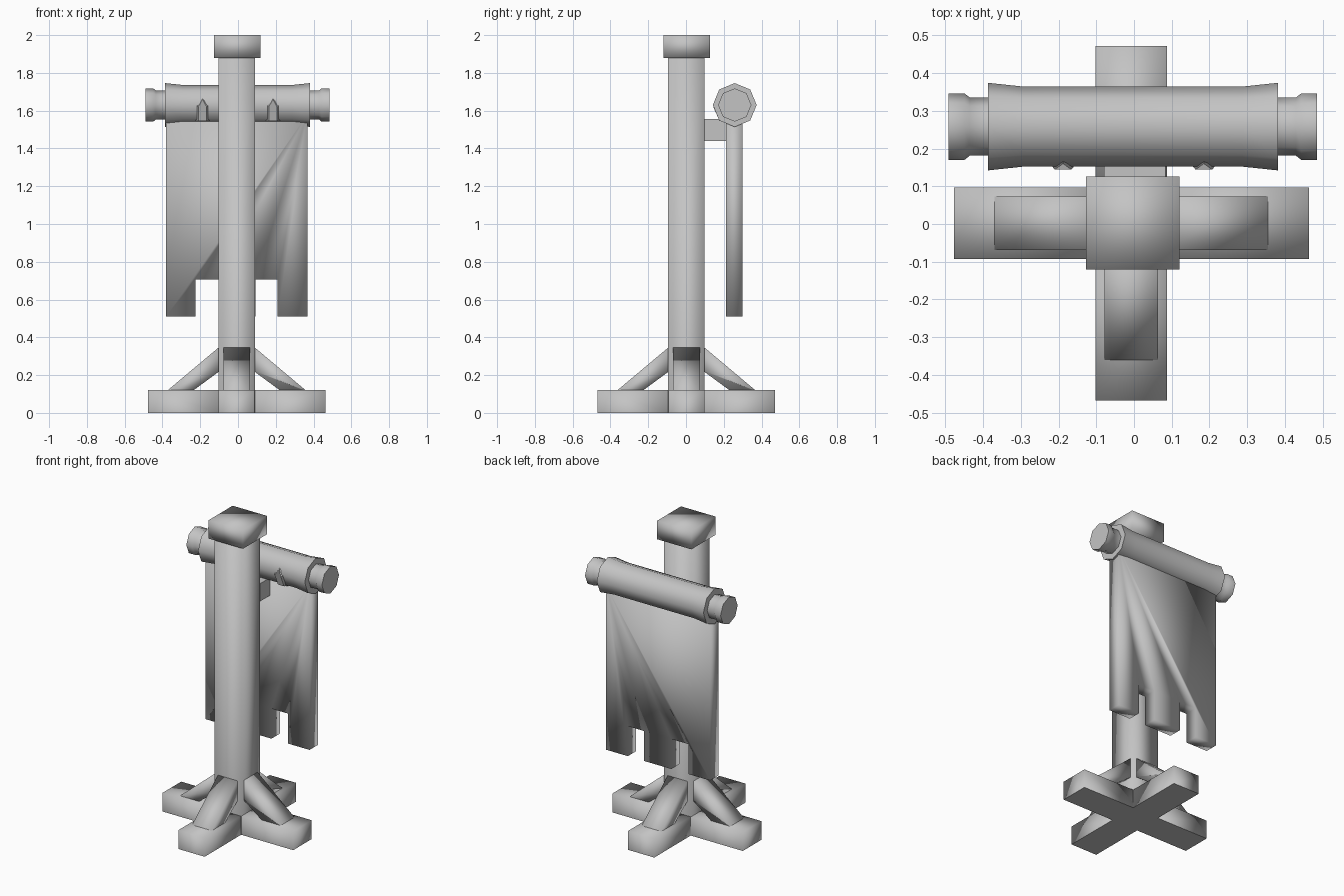
import bpy, bmesh, math
from mathutils import Matrix, Vector

if "Cube" in bpy.data.objects:
    bpy.data.objects.remove(bpy.data.objects["Cube"], do_unlink=True)

grey = bpy.data.materials.new("plain_grey")
grey.use_nodes = True
COLOUR = (0.55, 0.55, 0.55, 1)
grey.diffuse_color = COLOUR
grey.node_tree.nodes["Principled BSDF"].inputs["Base Color"].default_value = COLOUR

CENTRE = Matrix.Translation((-0.007, 0.002, 0))


def finish(name, bm, angle=None):
    """Turn a bmesh into a smooth object; the undersides on the floor stay flat."""
    bmesh.ops.recalc_face_normals(bm, faces=bm.faces)
    for f in bm.faces:
        f.smooth = not all(v.co.z < 0.001 for v in f.verts)
    mesh = bpy.data.meshes.new(name)
    bm.to_mesh(mesh)
    bm.free()
    mesh.materials.append(grey)
    ob = bpy.data.objects.new(name, mesh)
    bpy.context.collection.objects.link(ob)
    if angle:
        bpy.ops.object.select_all(action='DESELECT')
        ob.select_set(True)
        bpy.context.view_layer.objects.active = ob
        bpy.ops.object.shade_smooth_by_angle(angle=math.radians(angle))
    return ob


def loft(name, rings, matrix=Matrix(), angle=None):
    """Skin a stack of equal-length rings and close both ends."""
    bm = bmesh.new()
    rows = [[bm.verts.new(matrix @ Vector(p)) for p in ring] for ring in rings]
    for a, b in zip(rows, rows[1:]):
        for i in range(len(a)):
            j = (i + 1) % len(a)
            bm.faces.new((a[i], a[j], b[j], b[i]))
    bm.faces.new(rows[0])
    bm.faces.new(rows[-1])
    return finish(name, bm, angle)


def prism(name, outline, y0, y1, matrix=Matrix(), angle=None):
    """Extrude an x-z outline along y."""
    return loft(name, [[(x, y, z) for x, z in outline] for y in (y0, y1)], matrix, angle)


def box(name, x0, x1, y0, y1, z0, z1, matrix=Matrix(), angle=None):
    return prism(name, [(x0, z0), (x1, z0), (x1, z1), (x0, z1)], y0, y1, matrix, angle)


# Post and its cap
box("post", -0.104, 0.09, -0.095, 0.097, 0, 1.9)
box("post_cap", -0.127, 0.12, -0.12, 0.126, 1.88, 2.0)

# Four feet, each with a slanted brace
brace = [(0.085, 0.355), (0.365, 0.12), (0.365, 0.115), (0.235, 0.115), (0.085, 0.225)]
for i, side in enumerate(("left", "back", "right", "front")):
    m = CENTRE @ Matrix.Rotation(i * math.pi / 2, 4, 'Z')
    box(side + "_foot", 0.09, 0.47, -0.095, 0.095, 0, 0.122, m)
    prism(side + "_brace", brace, -0.071, 0.071, m)

# Bracket joining the post to the banner
box("bracket", -0.08, 0.083, 0.09, 0.23, 1.44, 1.555, angle=30)

# Eight-sided rod with flared collars, necks and end knobs
half = [(0.488, 0.088), (0.446, 0.088), (0.432, 0.077), (0.384, 0.077),
        (0.384, 0.116), (0.29, 0.106)]
profile = [(-x, r) for x, r in half] + [(x, r) for x, r in reversed(half)]
rod = [[(x - 0.003, 0.258 + r * math.cos(k * math.pi / 4), 1.63 + r * math.sin(k * math.pi / 4))
        for k in range(8)] for x, r in profile]
loft("rod", rod, angle=60)

# Pointed tags on the front of the rod
for side, cx in (("right", -0.188), ("left", 0.185)):
    def ring(w, dy, dz):
        return [(cx, 0.160 + dy, 1.665 + dz), (cx + w, 0.144 + dy, 1.625 + dz),
                (cx + w, 0.178 + dy, 1.545), (cx - w, 0.178 + dy, 1.545),
                (cx - w, 0.144 + dy, 1.625 + dz)]
    loft(side + "_tag", [ring(0.022, 0, -0.005), ring(0.038, 0.02, 0.006),
                         ring(0.038, 0.05, 0.006)], angle=30)

# Hanging banner with two notches in its lower edge
TOP, NOTCH, HEM = 1.58, 0.705, 0.51
banner = [(-0.382, TOP), (-0.382, HEM), (-0.225, HEM), (-0.225, NOTCH),
          (-0.103, NOTCH), (-0.103, HEM), (0.093, HEM), (0.093, NOTCH),
          (0.21, NOTCH), (0.21, HEM), (0.367, HEM), (0.367, TOP)]
prism("banner", banner, 0.212, 0.298)
